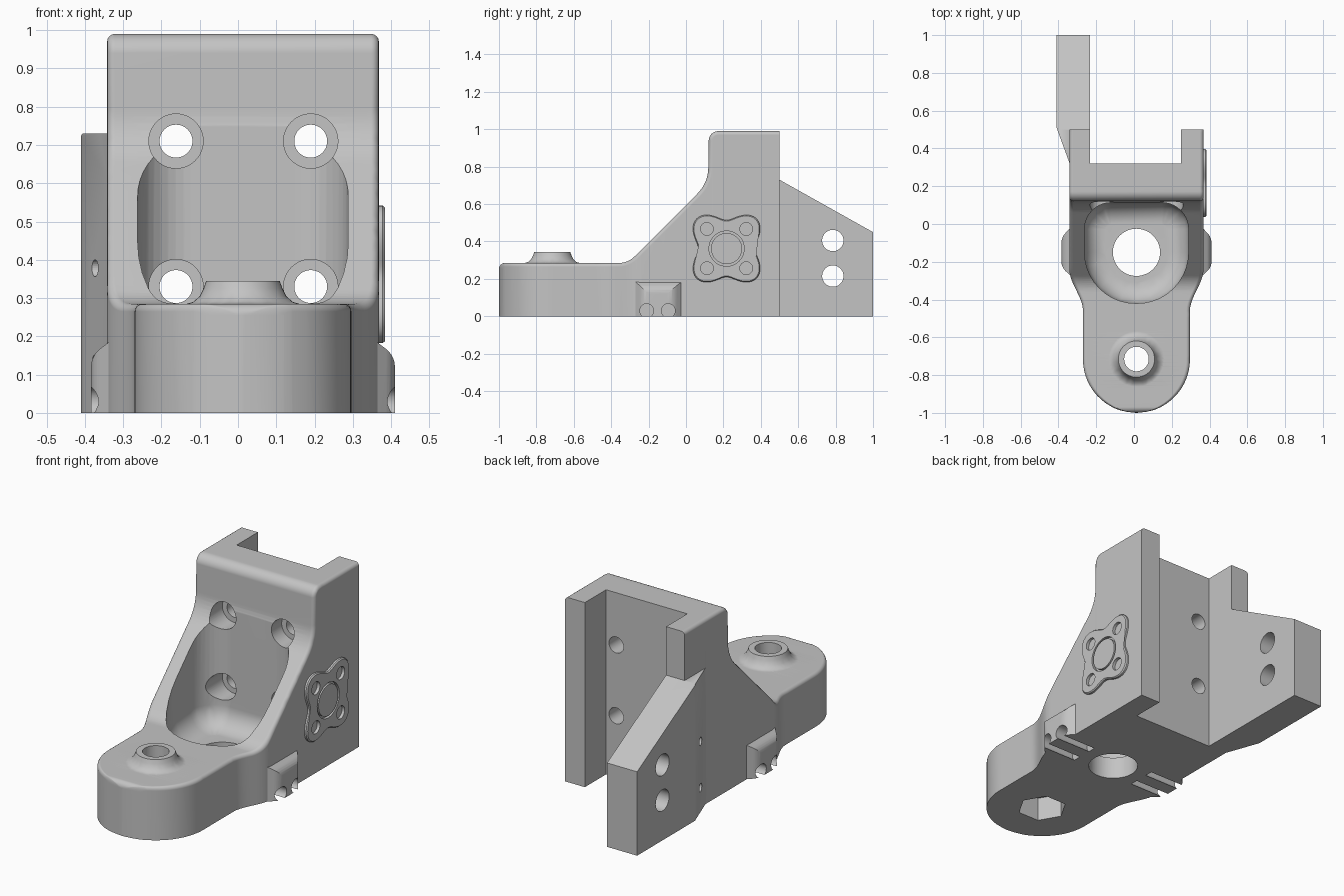
import bpy, bmesh, math
from mathutils import Vector

cube = bpy.data.objects.get("Cube")
if cube:
    bpy.data.objects.remove(cube, do_unlink=True)

grey = bpy.data.materials.new("plain_grey")
grey.use_nodes = True
COLOUR = (0.55, 0.55, 0.55, 1)
grey.diffuse_color = COLOUR
grey.node_tree.nodes["Principled BSDF"].inputs["Base Color"].default_value = COLOUR

CX = 0.013  # centre line of the main body
PLACE = {"x": lambda u, v, w: (w, u, v),
         "y": lambda u, v, w: (u, w, v),
         "z": lambda u, v, w: (u, v, w)}


def loft(name, rings):
    """Closed solid through rings of equal point count."""
    bm = bmesh.new()
    rows = [[bm.verts.new(p) for p in ring] for ring in rings]
    bm.faces.new(rows[0])
    bm.faces.new(rows[-1])
    n = len(rows[0])
    for a, b in zip(rows, rows[1:]):
        for i in range(n):
            j = (i + 1) % n
            bm.faces.new((a[i], a[j], b[j], b[i]))
    bmesh.ops.triangulate(bm, faces=bm.faces)
    bmesh.ops.recalc_face_normals(bm, faces=bm.faces)
    mesh = bpy.data.meshes.new(name)
    bm.to_mesh(mesh)
    bm.free()
    mesh.materials.append(grey)
    ob = bpy.data.objects.new(name, mesh)
    bpy.context.collection.objects.link(ob)
    return ob


def prism(name, pts, axis, lo, hi):
    return loft(name, [[PLACE[axis](u, v, w) for u, v in pts] for w in (lo, hi)])


def circle(u, v, r, n=48):
    return [(u + r * math.cos(math.tau * k / n), v + r * math.sin(math.tau * k / n))
            for k in range(n)]


def rod(u, v, r, axis, lo, hi, n=48):
    return prism("rod", circle(u, v, r, n), axis, lo, hi)


def box(x0, x1, y0, y1, z0, z1):
    return prism("box", [(x0, y0), (x1, y0), (x1, y1), (x0, y1)], "z", z0, z1)


def rounded(corners, steps=8):
    """Outline from (u, v, tangent length) corners, with true arcs."""
    pts = []
    for i, c in enumerate(corners):
        p = Vector(c[:2])
        if len(c) < 3:
            pts.append(p)
            continue
        a = (Vector(corners[i - 1][:2]) - p).normalized()
        b = (Vector(corners[(i + 1) % len(corners)][:2]) - p).normalized()
        w = math.sin(a.angle(b) / 2)
        for k in range(steps + 1):
            t = k / steps
            q0, q1, q2 = (1 - t) ** 2, 2 * w * t * (1 - t), t * t
            pts.append((q0 * (p + a * c[2]) + q1 * p + q2 * (p + b * c[2])) / (q0 + q1 + q2))
    return [p for i, p in enumerate(pts) if (p - pts[i - 1]).length > 1e-4]


def volume(mesh):
    bm = bmesh.new()
    bm.from_mesh(mesh)
    result = bm.calc_volume()
    bm.free()
    return result


def combine(ob, other, op="DIFFERENCE"):
    """Boolean that accepts the first solver giving a sensible volume."""
    v, c = volume(ob.data), volume(other.data)
    low, high = {"DIFFERENCE": (max(v - c, 0), v), "UNION": (max(v, c), v + c),
                 "INTERSECT": (0, min(v, c))}[op]
    for solver in ("EXACT", "MANIFOLD", "FLOAT"):
        mod = ob.modifiers.new("combine", "BOOLEAN")
        mod.operation, mod.solver, mod.object = op, solver, other
        dg = bpy.context.evaluated_depsgraph_get()
        dg.update()
        mesh = bpy.data.meshes.new_from_object(ob.evaluated_get(dg))
        ob.modifiers.clear()
        new = volume(mesh)
        if new > 1e-5 and low - 1e-4 <= new <= high + 1e-4 and abs(new - v) > 1e-7:
            ob.data = mesh
            break
    bpy.data.objects.remove(other, do_unlink=True)


# Main body: side profile swept with rounded edges and a plan width
NOSE, HALF, EDGE = 0.283, 0.355, 0.02


def half_width(y):
    if y < NOSE - 1:
        return math.sqrt(max(NOSE ** 2 - (y - NOSE + 1) ** 2, 0))
    t = min(max((y + 0.46) / 0.22, 0), 1)
    return NOSE + (HALF - NOSE) * t * t * (3 - 2 * t)


outline = rounded([(-1, -0.09), (-0.999, 0.285, 0.03), (-0.31, 0.285, 0.05),
                   (0.118, 0.713, 0.08), (0.122, 0.99, 0.05), (0.6, 0.99), (0.6, -0.09)])[:-1]
path = [outline[0]]
for p, q in zip(outline, outline[1:]):
    count = max(1, math.ceil((q.x - p.x) / 0.02))
    path += [p.lerp(q, (k + 1) / count) for k in range(count)]
rings = []
for i, p in enumerate(path):
    t = (path[min(i + 1, len(path) - 1)] - path[max(i - 1, 0)]).normalized()
    inward = Vector((t.y, -t.x))
    side = []
    for k in range(5):
        a = math.pi / 2 * k / 4
        q = p + inward * EDGE * (1 - math.sin(a))
        side.append((max(half_width(q.x) - EDGE * (1 - math.cos(a)), 0.003), q.x, q.y))
    side.insert(0, (side[0][0], side[0][1], -0.1))
    rings.append([(CX + x, y, z) for x, y, z in side]
                 + [(CX - x, y, z) for x, y, z in reversed(side)])
body = loft("bracket_body", rings)
combine(body, box(-1, 1, 0.5, 1, -1, 2))

# Rounded pads on both flanks
pads = prism("pads", rounded([
    (CX - 0.33, -0.29), (CX - 0.397, -0.23, 0.03), (CX - 0.397, -0.07, 0.03), (CX - 0.33, 0),
    (CX + 0.33, 0), (CX + 0.397, -0.07, 0.03), (CX + 0.397, -0.23, 0.03),
    (CX + 0.33, -0.29)], 5), "z", -0.08, 0.4)
combine(pads, prism("pad_front", rounded([
    (CX - 0.397, -0.2), (CX - 0.397, 0.15, 0.03), (CX - 0.33, 0.2),
    (CX + 0.33, 0.2), (CX + 0.397, 0.15, 0.03), (CX + 0.397, -0.2)], 5),
    "y", -0.5, 0.3), "INTERSECT")
combine(body, pads, "UNION")

# Rear arm, angled outwards from one wall
arm = prism("arm", [(-0.2, 0.25), (-0.315, 0.25), (-0.41, 0.51), (-0.41, 1), (-0.2, 1)],
            "z", -0.1, 0.9)
combine(arm, prism("arm_side", [(0.2, -0.05), (0.2, 0.73), (0.5, 0.73), (1.1, 0.394),
                                (1.1, -0.05)], "x", -0.6, 0), "INTERSECT")
combine(body, arm, "UNION")

# Flared boss on the nose
flare = [(0.15, 0.2), (0.15, 0.284), (0.13, 0.29), (0.113, 0.305),
         (0.103, 0.325), (0.096, 0.345)]
combine(body, loft("boss", [[(x, y, z) for x, y in circle(CX, -0.715, r)]
                            for r, z in flare]), "UNION")

# Flat underside and rear channel
combine(body, box(-1, 1, -2, 2, -1, 0))
combine(body, box(-0.232, 0.25, 0.32, 1.2, -0.5, 1.5))

# Bowl-shaped pocket with a drain hole
FILLET = 0.11
levels = [(FILLET * (1 - math.sin(a)), 0.12 + FILLET * (1 - math.cos(a)))
          for a in (math.pi / 2 * k / 6 for k in range(7))] + [(0, 1.5)]
rings = []
for inset, z in levels:
    w, front, back = 0.275 - inset, inset - 0.42, 0.113 - inset
    rings.append([(x, y, z) for x, y in rounded([
        (CX - w, back, 0.14 - inset), (CX - w, front, 0.27 - inset),
        (CX + w, front, 0.27 - inset), (CX + w, back, 0.14 - inset)], 10)])
combine(body, loft("pocket", rings))
combine(body, rod(CX, -0.15, 0.125, "z", -0.5, 0.5))

# Counterbored screw holes
for x in (-0.162, 0.19):
    for z in (0.33, 0.71):
        combine(body, rod(x, z, 0.071, "y", -0.12, 0.2))
        combine(body, rod(x, z, 0.043, "y", 0.1, 0.5))

# Nose bolt hole and hexagonal nut seat
combine(body, rod(CX, -0.715, 0.065, "z", -0.5, 0.6))
combine(body, rod(CX, -0.715, 0.125, "z", -0.3, 0.13, 6))

# Arm holes and small nicks in its angled face
for z in (0.215, 0.405):
    combine(body, rod(0.785, z, 0.057, "x", -0.6, 0))
for z in (0.13, 0.378):
    combine(body, rod(0.41, z, 0.022, "x", -0.5, -0.34, 24))

# Grooves under the pads
for y in (-0.21, -0.095):
    for lo, hi in ((-0.5, CX - 0.19), (CX + 0.19, 0.5)):
        combine(body, rod(y, 0.03, 0.037, "x", lo, hi, 32))

# Four-lobed emblem with holes and a ringed disc
EY, EZ = 0.217, 0.362
rings = []
for x, inset in ((0.35, 0), (0.378, 0), (0.384, 0.006)):
    ring = []
    for k in range(96):
        a = math.tau * k / 96
        r = 0.189 - 0.037 * math.cos(4 * a) - inset
        ring.append((x, EY + r * math.cos(a), EZ + r * math.sin(a)))
    rings.append(ring)
emblem = loft("side_emblem", rings)
combine(emblem, rod(EY, EZ, 0.094, "x", 0.2, 0.6))
for dy in (-0.105, 0.105):
    for dz in (-0.105, 0.105):
        combine(emblem, rod(EY + dy, EZ + dz, 0.034, "x", 0.2, 0.6, 32))
disc = rod(EY, EZ, 0.083, "x", 0.35, 0.384)
disc.name = "emblem_disc"

# Smooth curved faces, keep edges crisp
for ob in (body, emblem, disc):
    bpy.ops.object.select_all(action="DESELECT")
    ob.select_set(True)
    bpy.context.view_layer.objects.active = ob
    bpy.ops.object.shade_smooth_by_angle(angle=math.radians(32))
    ob.modifiers.new("even_shading", "WEIGHTED_NORMAL").keep_sharp = True
